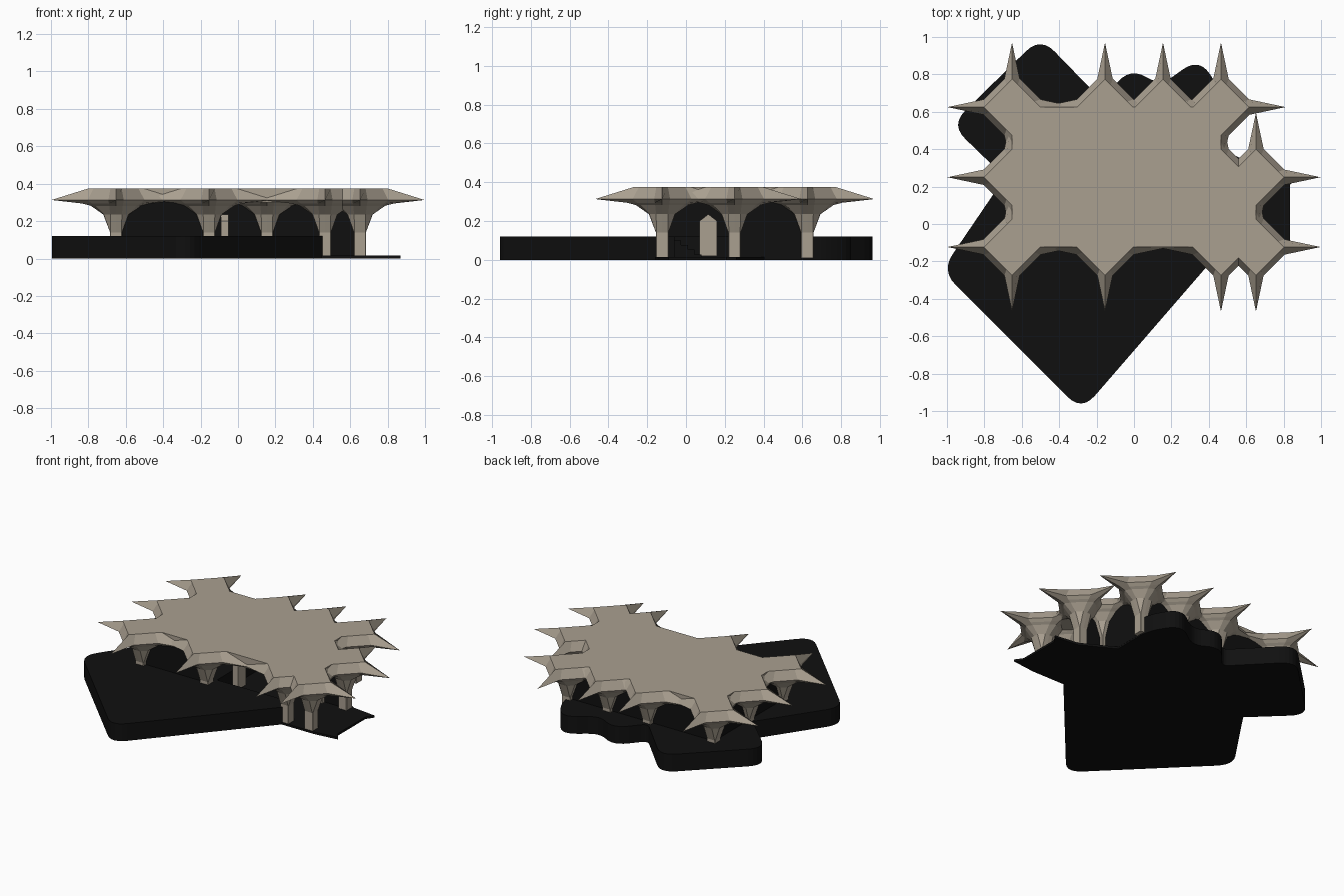
import bpy, bmesh, math
from mathutils import Vector

if "Cube" in bpy.data.objects:
    bpy.data.objects.remove(bpy.data.objects["Cube"])


def material(name, col):
    m = bpy.data.materials.new(name)
    m.diffuse_color = (*col, 1)
    m.use_nodes = True
    m.node_tree.nodes["Principled BSDF"].inputs["Base Color"].default_value = m.diffuse_color
    return m


STONE = material("stone", (0.40, 0.35, 0.28))
DARK = material("dark", (0.005, 0.005, 0.005))


def finish(bm, name, mat):
    bmesh.ops.recalc_face_normals(bm, faces=bm.faces)
    me = bpy.data.meshes.new(name)
    bm.to_mesh(me)
    bm.free()
    me.materials.append(mat)
    ob = bpy.data.objects.new(name, me)
    bpy.context.collection.objects.link(ob)
    return ob


def prism(name, pts, z0, z1, mat):
    bm = bmesh.new()
    f = bm.faces.new([bm.verts.new((p[0], p[1], z0)) for p in pts])
    r = bmesh.ops.extrude_face_region(bm, geom=[f], use_keep_orig=True)
    for v in r["geom"]:
        if isinstance(v, bmesh.types.BMVert):
            v.co.z = z1
    return finish(bm, name, mat)


def box(name, x0, x1, y0, y1, z0, z1, mat):
    return prism(name, [(x0, y0), (x1, y0), (x1, y1), (x0, y1)], z0, z1, mat)


def rounded(corners, n=6):
    # each corner is (x, y, setback); corners become quadratic curves
    out = []
    for i, (x, y, s) in enumerate(corners):
        p = Vector((x, y))
        if s == 0:
            out.append(p)
            continue
        a = (Vector(corners[i - 1][:2]) - p).normalized() * s + p
        b = (Vector(corners[(i + 1) % len(corners)][:2]) - p).normalized() * s + p
        for k in range(n + 1):
            t = k / n
            out.append(a * (1 - t) ** 2 + p * 2 * t * (1 - t) + b * t * t)
    return out


# Raised terrain with rounded corners and a sunken court open to the right
terrain = rounded([
    (-0.28, -1.00, .11), (-1.03, -0.25, .11), (-0.69, 0.25, 0), (-0.98, 0.53, .11),
    (-0.50, 1.00, .11), (-0.17, 0.66, .05), (-0.02, 0.84, .11), (0.14, 0.74, .08),
    (0.35, 0.89, .11), (0.47, 0.70, .09), (0.47, 0.40, 0), (-0.12, 0.40, 0),
    (-0.12, -0.06, 0), (0.47, -0.06, 0), (0.465, -0.14, 0)])
prism("terrain", terrain, 0, 0.12, DARK)

# Thin lower floor running out to the right
prism("lower_floor", [(-0.13, -0.07), (0.44, -0.16), (0.70, -0.16), (0.87, -0.14),
                      (0.835, -0.09), (0.835, 0.21), (0.87, 0.26), (0.70, 0.28),
                      (0.46, 0.41), (-0.13, 0.41)], 0, 0.015, DARK)

# Steps down into the court
for i in range(4):
    box("court_step", 0.02, 0.30, -0.06, -0.06 + 0.035 * (i + 1), 0.01, 0.10 - 0.024 * i, DARK)

# Columns that flare into four-pointed star capitals
COLS = [(-.652, .625), (-.155, .625), (.155, .625), (.465, .625), (-.652, .25),
        (.465, .25), (.652, .25), (-.652, -.123), (-.155, -.123), (.465, -.123), (.652, -.123)]
# ring: height, axis reach, shoulder reach, shoulder half width
RINGS = [(.010, .032, .032, .029), (.140, .032, .032, .029), (.235, .068, .066, .031),
         (.282, .135, .110, .036), (.294, .18, .130, .038), (.313, .345, .152, .041),
         (.374, .150, .120, .030)]


def star_column(cx, cy):
    bm = bmesh.new()
    loops = []
    for z, tip, a, b in RINGS:
        ring = []
        for q in range(4):
            c, s = round(math.cos(q * math.pi / 2)), round(math.sin(q * math.pi / 2))
            for x, y in ((a, -b), (tip, 0), (a, b)):
                ring.append(bm.verts.new((cx + x * c - y * s, cy + x * s + y * c, z)))
        loops.append(ring)
    for lo, hi in zip(loops, loops[1:]):
        for i in range(12):
            j = (i + 1) % 12
            bm.faces.new((lo[i], lo[j], hi[j], hi[i]))
    bm.faces.new(loops[0])
    bm.faces.new(loops[-1])
    finish(bm, "star_column", STONE)


for c in COLS:
    star_column(*c)

# Flat roof joining the capitals
prism("roof", [(-.652, -.123), (.652, -.123), (.652, .25), (.465, .25),
               (.465, .625), (-.652, .625)], 0.30, 0.374, STONE)


# Dark glazed walls between columns
def wall(a, b, z0=0.01):
    a, b = Vector(a), Vector(b)
    d = (b - a).normalized() * 0.006
    n = Vector((-d.y, d.x))
    prism("glazed_wall", [a - n, b - n, b + n, a + n], z0, 0.31, DARK)


for a, b in [((-.652, -.123), (-.652, .25)), ((-.652, .25), (-.652, .625)),
             ((-.652, .625), (-.155, .625)), ((-.155, .625), (.155, .625)),
             ((.155, .625), (.465, .625)), ((.465, .625), (.465, .25)),
             ((.465, .25), (.652, .25)), ((-.652, -.123), (-.155, -.123))]:
    wall(a, b)

# Peaked inner pier standing in the court
pier = prism("inner_pier", [(.07, .02), (.16, .02), (.16, .20), (.115, .235), (.07, .20)],
             -0.09, -0.05, STONE)
for v in pier.data.vertices:
    v.co = (v.co.z, v.co.x, v.co.y)
